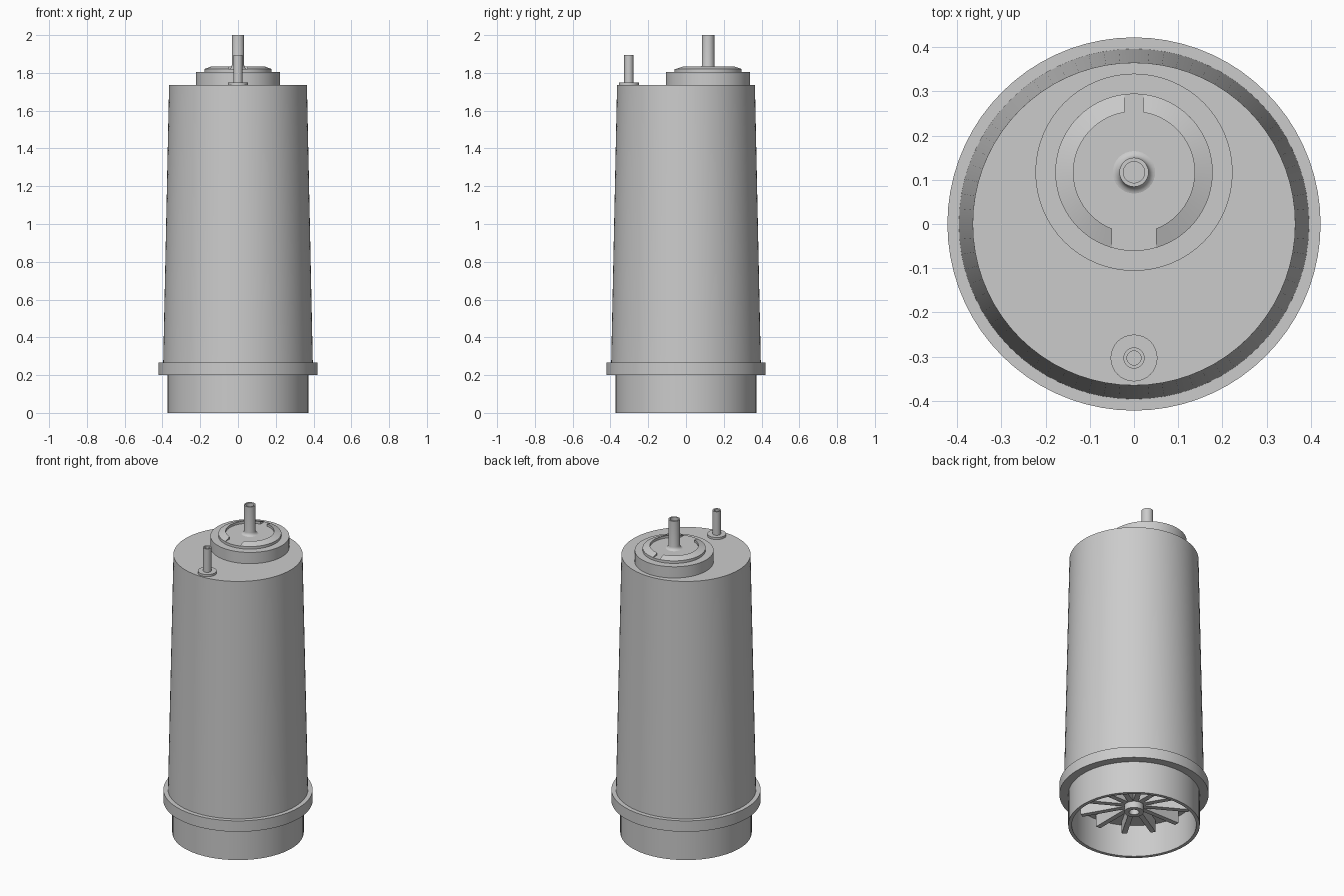
import bpy, bmesh, math
from mathutils import Matrix, Vector

cube = bpy.data.objects.get("Cube")
if cube:
    bpy.data.objects.remove(cube, do_unlink=True)

# One plain grey plastic
grey = bpy.data.materials.new("grey plastic")
grey.use_nodes = True
colour = (0.6, 0.6, 0.6, 1)
grey.diffuse_color = colour
grey.node_tree.nodes["Principled BSDF"].inputs["Base Color"].default_value = colour


def finish(name, bm, angle=25):
    """Turn a bmesh into a named, shaded object."""
    bmesh.ops.remove_doubles(bm, verts=bm.verts, dist=1e-5)
    bmesh.ops.recalc_face_normals(bm, faces=bm.faces)
    mesh = bpy.data.meshes.new(name)
    bm.to_mesh(mesh)
    bm.free()
    mesh.materials.append(grey)
    obj = bpy.data.objects.new(name, mesh)
    bpy.context.collection.objects.link(obj)
    bpy.ops.object.select_all(action='DESELECT')
    obj.select_set(True)
    bpy.context.view_layer.objects.active = obj
    bpy.ops.object.shade_smooth_by_angle(angle=math.radians(angle))
    return obj


def lathe(name, profile, y=0.0, steps=64):
    """Spin a (radius, height) profile about a vertical axis at the given y."""
    bm = bmesh.new()
    verts = [bm.verts.new((r, y, z)) for r, z in profile]
    edges = [bm.edges.new(pair) for pair in zip(verts, verts[1:])]
    bmesh.ops.spin(bm, geom=verts + edges, cent=(0, y, 0), axis=(0, 0, 1),
                   angle=math.tau, steps=steps, use_merge=False)
    return finish(name, bm)


# Tapered canister with flange and hollow lower collar
lathe("canister_body", [
    (0, 0.20), (0.352, 0.20), (0.352, 0), (0.372, 0), (0.372, 0.20),
    (0.422, 0.20), (0.422, 0.268), (0.396, 0.268), (0.365, 1.735), (0, 1.735)], steps=72)

# Round cap, set towards the back, with a low disc on top
CAP_Y = 0.117
lathe("cap", [(0, 1.73), (0.223, 1.73), (0.223, 1.805), (0.178, 1.805),
              (0.178, 1.82), (0, 1.82)], CAP_Y)

# Main outlet tube with a concave fillet at its foot
fillet = [(0.053 - 0.02 * math.sin(t * math.pi / 8),
           1.839 - 0.02 * math.cos(t * math.pi / 8)) for t in range(5)]
lathe("main_tube", fillet + [(0.033, 2), (0.024, 2), (0.024, 1.85), (0, 1.85)],
      CAP_Y, 32)

# Small vent tube on a washer near the front
lathe("vent_tube", [(0, 1.73), (0.053, 1.73), (0.053, 1.748), (0.024, 1.748),
                    (0.024, 1.895), (0.016, 1.895), (0.016, 1.76), (0, 1.76)],
      -0.303, 32)


# Sloped ridge on the cap: two mirrored arcs with straight-sided gaps
def ridge(name, side, steps=32):
    bm = bmesh.new()
    rings = []
    for i in range(steps + 1):
        ring = []
        for r, z in [(0.137, 1.818), (0.178, 1.818), (0.178, 1.821), (0.137, 1.835)]:
            start = math.asin(0.05 / r)
            end = math.pi - math.asin(0.022 / r)
            a = start + (end - start) * i / steps
            ring.append(bm.verts.new((side * r * math.sin(a), CAP_Y - r * math.cos(a), z)))
        rings.append(ring)
    for a, b in zip(rings, rings[1:]):
        for k in range(4):
            n = (k + 1) % 4
            bm.faces.new((a[k], a[n], b[n], b[k]))
    bm.faces.new(rings[0])
    bm.faces.new(rings[-1])
    finish(name, bm, 15)


ridge("cap_ridge_left", 1)
ridge("cap_ridge_right", -1)

# Underside: central port and radial ribs inside the collar
lathe("bottom_port", [(0.055, 0.205), (0.055, 0.085), (0.028, 0.085),
                      (0.028, 0.19), (0, 0.19)], 0, 32)
bm = bmesh.new()
for i in range(12):
    place = (Matrix.Rotation(math.tau * i / 12, 4, 'Z')
             @ Matrix.Translation(Vector((0.18, 0, 0.165)))
             @ Matrix.Diagonal((0.27, 0.03, 0.08, 1)))
    bmesh.ops.create_cube(bm, size=1, matrix=place)
finish("bottom_ribs", bm)
